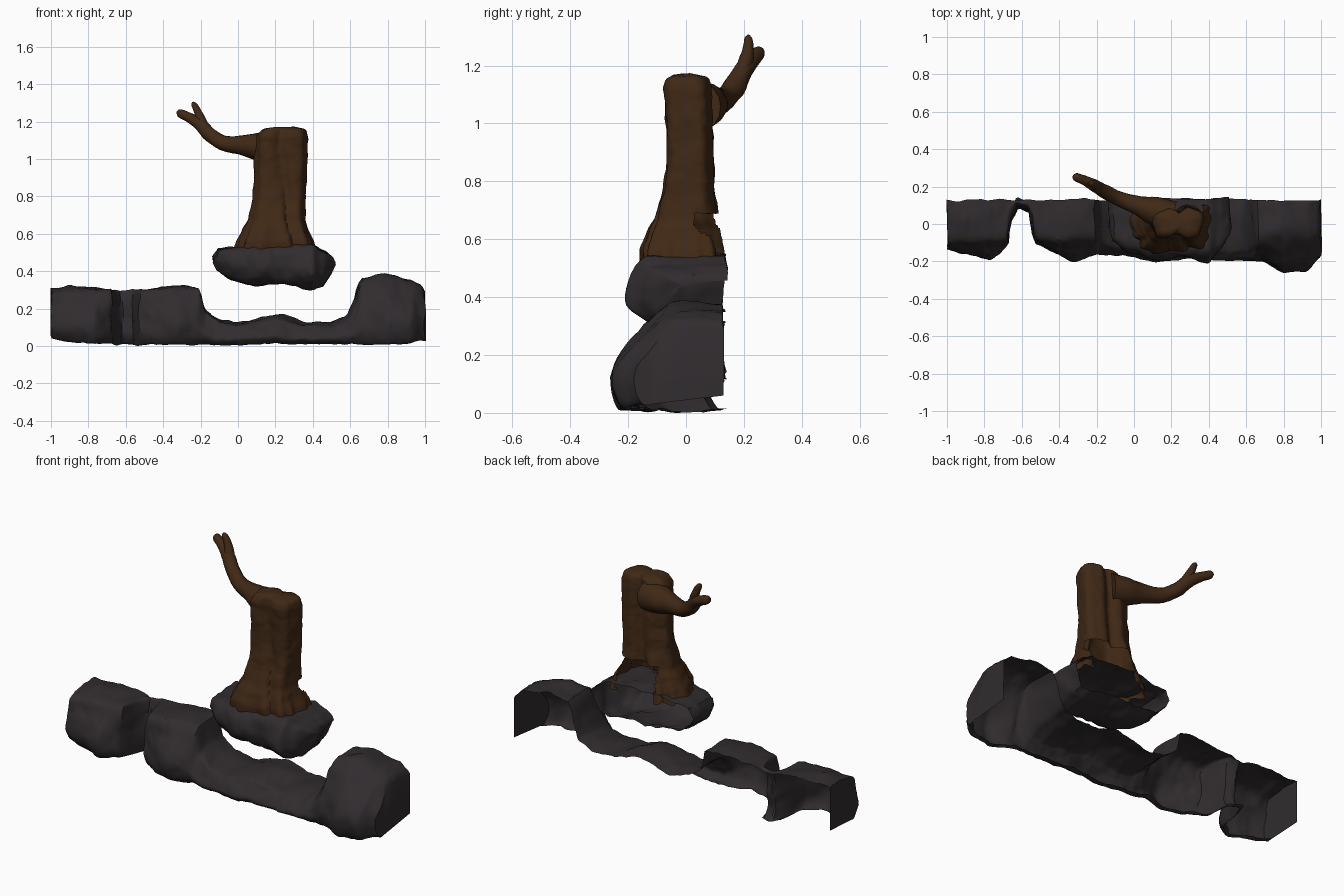
import bpy, bmesh, math
from mathutils import Vector, noise

if "Cube" in bpy.data.objects:
    bpy.data.objects.remove(bpy.data.objects["Cube"])


def material(name, rgb):
    m = bpy.data.materials.new(name)
    m.diffuse_color = (*rgb, 1)
    m.use_nodes = True
    m.node_tree.nodes["Principled BSDF"].inputs["Base Color"].default_value = m.diffuse_color
    return m


ROCK = material("dark_rock", (0.030, 0.025, 0.028))
BARK = material("bark", (0.052, 0.022, 0.008))


def at(rows, t):
    """Monotone smooth interpolation of rows keyed on their first value."""
    for a, b in zip(rows, rows[1:]):
        if t <= b[0]:
            k = max(0, (t - a[0]) / (b[0] - a[0]))
            k = 0.5 * k + 0.5 * k * k * (3 - 2 * k)
            return [p + (q - p) * k for p, q in zip(a, b)]
    return list(rows[-1])


def spline(pts, n):
    """Catmull-Rom resampling of an open polyline."""
    p = [Vector(v) for v in pts]
    p = [p[0] * 2 - p[1]] + p + [p[-1] * 2 - p[-2]]
    out = []
    for i in range(n):
        s = i / (n - 1) * (len(p) - 3)
        j = min(int(s), len(p) - 4)
        u = s - j
        a, b, c, d = p[j:j + 4]
        out.append(0.5 * (2 * b + (c - a) * u + (2 * a - 5 * b + 4 * c - d) * u ** 2
                          + (3 * b - a - 3 * c + d) * u ** 3))
    return out


def loft(name, rings, mat, closed=False, caps=(False, False), rough=0.0, freq=6,
         cap_extra=None, skip=None):
    bm = bmesh.new()
    grid = []
    for r in rings:
        row = []
        for p in r:
            v = Vector(p)
            n = noise.noise_vector(v * freq) + 0.4 * noise.noise_vector(v * freq * 3)
            row.append(bm.verts.new(v + n * rough))
        grid.append(row)
    m = len(grid[0])
    for a, b in zip(grid, grid[1:]):
        for j in range(m if closed else m - 1):
            k = (j + 1) % m
            quad = (a[j], a[k], b[k], b[j])
            c = sum((v.co for v in quad), Vector()) / 4
            if not (skip and skip(c)):
                bm.faces.new(quad)
    for use, row in zip(caps, (grid[0], grid[-1])):
        if use:
            extra = [bm.verts.new((row[0].co.x, *cap_extra))] if cap_extra else []
            bm.faces.new(row + extra)
    loose = [v for v in bm.verts if not v.link_faces]
    bmesh.ops.delete(bm, geom=loose, context='VERTS')
    bmesh.ops.recalc_face_normals(bm, faces=bm.faces)
    me = bpy.data.meshes.new(name)
    bm.to_mesh(me)
    bm.free()
    me.materials.append(mat)
    ob = bpy.data.objects.new(name, me)
    bpy.context.collection.objects.link(ob)
    bpy.context.view_layer.objects.active = ob
    ob.select_set(True)
    bpy.ops.object.shade_smooth_by_angle(angle=math.radians(40))
    ob.select_set(False)
    return ob


# Rock ledge: open-backed shell; x-keyed top height and front edge
top = [(-1, .31), (-.9, .32), (-.68, .31), (-.62, .30), (-.5, .31), (-.3, .325), (-.21, .31),
       (-.18, .2), (-.1, .14), (0, .125), (.22, .17), (.35, .13), (.5, .13), (.58, .16),
       (.62, .25), (.66, .36), (.78, .385), (.93, .355), (.98, .33), (1, .30)]
front = [(-1, -.13), (-.9, -.155), (-.77, -.19), (-.68, -.12), (-.65, .02), (-.62, .08),
         (-.56, .06), (-.53, -.1), (-.4, -.17), (-.32, -.2), (-.2, -.16), (0, -.17),
         (.12, -.2), (.3, -.18), (.5, -.19), (.68, -.2), (.8, -.26), (.92, -.25), (1, -.18)]
shelf = [(-1, -.08), (-.2, -.08), (-.1, -.12), (.58, -.12), (.66, -.09), (1, -.06)]
bottom = [(-1, .045), (-.8, .02), (-.6, .01), (.7, .012), (.9, .02), (1, .04)]
rings = []
for i in range(161):
    x = -1 + i / 80
    t, f, s, b = (at(r, x)[1] for r in (top, front, shelf, bottom))
    s = min(max(s, f + .03), .115)
    h = t - b
    prof = [(x, .13, t - .01), (x, (.13 + s) / 2, t), (x, s, t - .02), (x, s * .5 + f * .5, b + h * .68),
            (x, f + .01, b + h * .45), (x, f, b + h * .2), (x, f + .03, b), (x, f + .06, b)]
    rings.append(spline(prof, 30))
loft("rock_ledge", rings, ROCK, caps=(True, True), rough=.013, freq=9, cap_extra=(.13, .06))

# Rock pedestal beneath the stump: x, top, bottom, front
slab = [(-.13, .475, .44, -.02), (-.11, .52, .40, -.09), (-.03, .53, .345, -.15),
        (.1, .55, .32, -.19), (.24, .55, .335, -.18), (.4, .54, .30, -.2), (.46, .51, .32, -.15),
        (.5, .49, .39, -.08), (.515, .46, .43, -.03)]
rings = []
for i in range(61):
    x = -.13 + .645 * i / 60
    _, t, b, f = at(slab, x)
    prof = [(x, .135, t), (x, .03, t), (x, f * .75, t - .01), (x, f, t * .55 + b * .45),
            (x, f + .02, t * .2 + b * .8), (x, f * .5, b), (x, .03, b + .01), (x, .125, b + .03)]
    rings.append(spline(prof, 34))
loft("rock_pedestal", rings, ROCK, caps=(True, True), rough=.014, freq=9)

# Stump: z, left, right, front, back
trunk = [(.50, -.02, .42, -.15, .15), (.56, 0, .40, -.155, .14), (.62, .03, .375, -.135, .13),
         (.68, .06, .36, -.11, .12), (.78, .085, .36, -.08, .105), (.92, .09, .365, -.068, .1),
         (1.06, .09, .37, -.075, .1), (1.12, .1, .37, -.08, .098), (1.15, .12, .365, -.07, .09),
         (1.168, .15, .345, -.045, .07), (1.172, .2, .3, -.02, .03)]
rings = []
for i in range(70):
    z = .50 + .672 * (i / 69) ** .9
    _, l, r, f, b = at(trunk, z)
    flare = max(0, (.68 - z) / .18)
    ring = []
    for j in range(96):
        a = math.tau * j / 96
        c, s = math.cos(a), math.sin(a)
        # squarish outline, vertical bark folds and root ridges
        c2, s2 = (math.copysign(abs(v) ** .75, v) for v in (c, s))
        k = 1 - .05 * math.cos(5 * a + 1.5 * z) + flare * .05 * math.sin(13 * a)
        k -= .22 * math.exp(-((a - 4.95 - .3 * math.sin(4 * z)) / .16) ** 2) * (1 - flare * .6)
        k -= .45 * math.exp(-((a - 1.55) / .22) ** 2)
        ring.append(((l + r) / 2 + (r - l) / 2 * c2 * k, (f + b) / 2 + (b - f) / 2 * s2 * k,
                     z - flare * .01 * math.sin(11 * a)))
    rings.append(ring)
loft("tree_stump", rings, BARK, closed=True, caps=(False, True), rough=.006, freq=12,
     skip=lambda c: c.z < .69 and c.y > .03 and .11 < c.x < .37)


# Branch tubes: x, y, z, radius
def tube(name, pts):
    path = spline(pts, 30)
    rings = []
    for i, p in enumerate(path):
        d = (path[min(i + 1, 29)] - path[max(i - 1, 0)]).to_3d().normalized()
        u = d.cross(Vector((0, 1, 0))).normalized()
        v = d.cross(u)
        rings.append([p.to_3d() + (u * math.cos(a) + v * math.sin(a)) * p[3]
                      for a in (math.tau * j / 16 for j in range(16))])
    loft(name, rings, BARK, closed=True, caps=(True, True), rough=.004, freq=14)


tube("branch", [(.2, .04, 1.06, .085), (.11, .07, 1.065, .075), (.02, .10, 1.075, .052),
                (-.08, .135, 1.085, .04), (-.15, .17, 1.13, .038), (-.2, .2, 1.185, .034),
                (-.26, .23, 1.22, .026), (-.31, .25, 1.245, .022), (-.325, .257, 1.25, .008)])
tube("twig", [(-.18, .19, 1.165, .03), (-.2, .205, 1.215, .025), (-.215, .212, 1.25, .021),
              (-.235, .215, 1.29, .015), (-.24, .217, 1.305, .005)])
